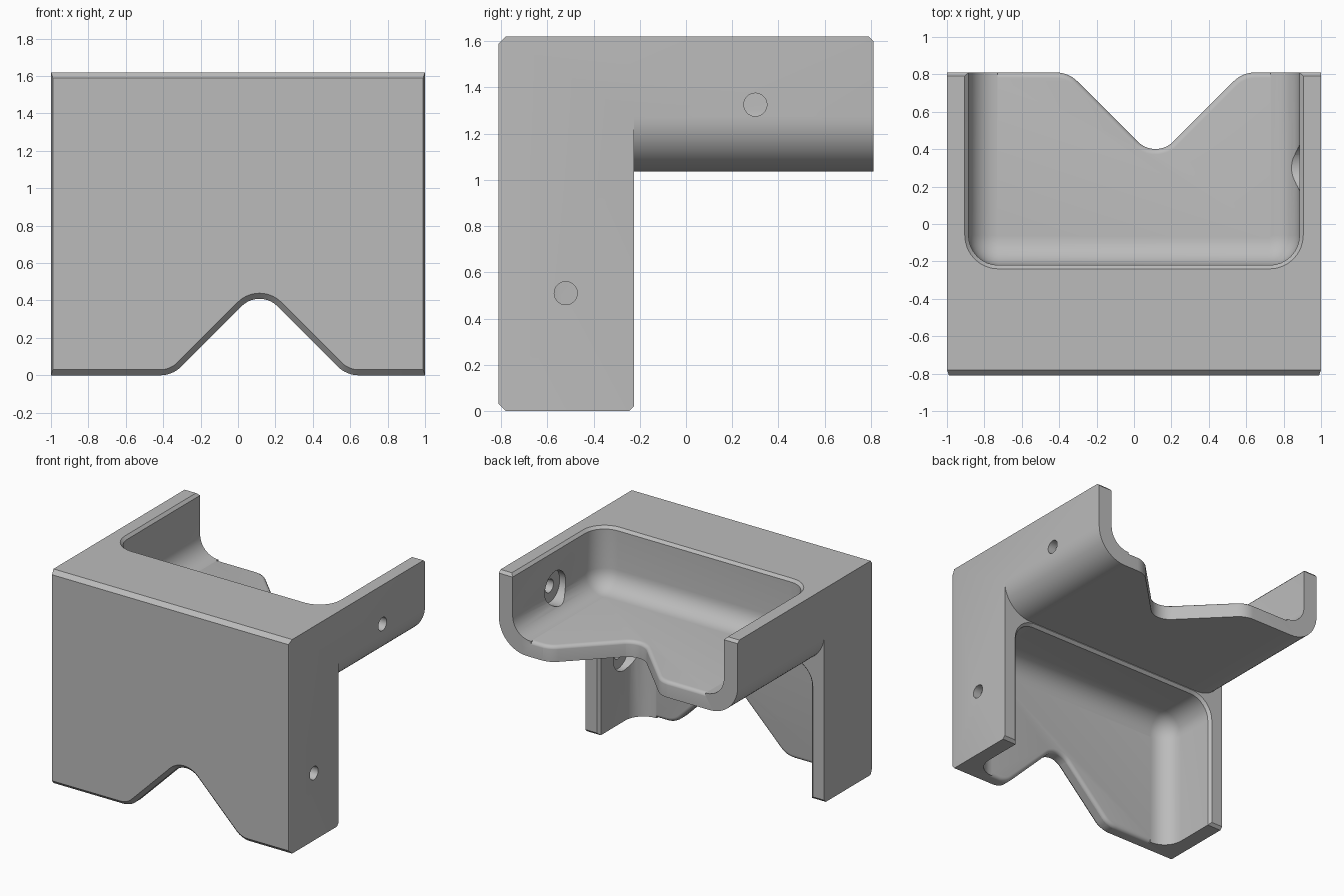
import bpy, bmesh, math

if "Cube" in bpy.data.objects:
    bpy.data.objects.remove(bpy.data.objects["Cube"])

L = 1.62        # leg length
D = 0.585       # leg depth
T = 0.12        # plate thickness
WALL_X = 0.885  # inner wall position

grey = bpy.data.materials.new("light_grey")
grey.diffuse_color = (0.5, 0.5, 0.5, 1)
grey.use_nodes = True
grey.node_tree.nodes["Principled BSDF"].inputs["Base Color"].default_value = grey.diffuse_color


# Local frames: a = across, u = away from the corner, w = inward from the outer plate
def tray_map(a, u, w):
    return (a, u - L / 2, L - D + w)


def leg_map(a, u, w):
    return (a, w - L / 2, L - u)


def loft(name, outline, levels, place):
    """Closed solid through the outline at each (height, offset) level."""
    bm = bmesh.new()
    rings = [[bm.verts.new(place(a, u, w)) for a, u in outline(o)] for w, o in levels]
    n = len(rings[0])
    for r0, r1 in zip(rings, rings[1:]):
        for i in range(n):
            j = (i + 1) % n
            bm.faces.new((r0[i], r0[j], r1[j], r1[i]))
    bm.faces.new(rings[0])
    bm.faces.new(rings[-1])
    bmesh.ops.recalc_face_normals(bm, faces=bm.faces)
    mesh = bpy.data.meshes.new(name)
    bm.to_mesh(mesh)
    bm.free()
    mesh.materials.append(grey)
    ob = bpy.data.objects.new(name, mesh)
    bpy.context.collection.objects.link(ob)
    return ob


def arc(cx, cy, r, start, end, n=8):
    angles = [math.radians(start + (end - start) * i / n) for i in range(n + 1)]
    return [(cx + r * math.cos(t), cy + r * math.sin(t)) for t in angles]


def block_outline(o):
    x = 1 - 0.35 * o
    return [(-x, o), (x, o), (x, L + 0.1), (-x, L + 0.1)]


def under_outline(o):
    r = 0.235
    z = L - D
    return ([(-1.1, -0.3), (1.1, -0.3), (1.1, z + r)]
            + arc(1 - r, z + r, r, 0, -90, 12)
            + arc(-1 + r, z + r, r, -90, -180, 12) + [(-1.1, z + r)])


def pocket_outline(u0):
    def outline(o):
        r, x, u1 = 0.16, WALL_X - 0.16, 2.1
        return (arc(-x, u0 + r, r - o, 180, 270) + arc(x, u0 + r, r - o, 270, 360)
                + arc(x, u1, r - o, 0, 90) + arc(-x, u1, r - o, 90, 180))
    return outline


def notch_outline(width):
    cx, half, r_top, r_in = 0.115, 0.465, 0.16, 0.135
    shift = half + r_top * math.tan(math.pi / 8)

    def outline(o):
        return ([(width, L - o)]
                + arc(cx + shift, L - r_top, r_top - o, 90, 135)
                + arc(cx, L - half + r_in * math.sqrt(2), r_in + o, -45, -135, 14)
                + arc(cx - shift, L - r_top, r_top - o, 45, 90)
                + [(-width, L - o), (-width, L + 0.5), (width, L + 0.5)])
    return outline


def circle(u, w, r):
    return lambda o: arc(u, w, r, 0, 348.75, 31)


# Body block with chamfered front edges
body = loft("corner_bracket", block_outline, [(0, 0.03), (0.03, 0), (L + 0.1, 0)], leg_map)

# Space under the tray, with the rounded lower sides
cutters = [loft("under_cutter", under_outline, [(-L / 2 + D, 0), (1.2, 0)],
                lambda a, z, y: (a, y, z))]

steps = [math.radians(90 * i / 8) for i in range(9)]
fillet = [(T + 0.15 * (1 - math.cos(t)), 0.15 * (1 - math.sin(t))) for t in steps]
lip = [(T - 0.03 + 0.03 * math.sin(t), 0.03 * (1 - math.cos(t)) - 0.001) for t in steps[::2]]
rim = [(D - 0.02, 0), (D, 0.02), (D + 0.08, 0.02)]

for part, place, u0, outer in (
        ("tray", tray_map, 0.59, [(-0.1, 0)]),
        ("leg", leg_map, 0.61, [(-0.05, 0.03), (0, 0.03), (0.03, 0)])):
    # Pocket with rounded floor and flared lip
    cutters.append(loft(part + "_pocket_cutter", pocket_outline(u0),
                        fillet + [(D - 0.02, 0), (D, -0.02), (D + 0.012, -0.02)], place))
    # End trim with V notch, then the softened inner edge
    cutters.append(loft(part + "_notch_cutter", notch_outline(1.1), outer + rim, place))
    cutters.append(loft(part + "_lip_cutter", notch_outline(0.73),
                        lip + [(T + 0.05, lip[-1][1])], place))
    # Screw hole and counterbore in the right wall
    for kind, r, x0, x1 in (("bore", 0.125, 0.7, 0.935), ("hole", 0.05, 0.8, 1.1)):
        cutters.append(loft(part + "_" + kind + "_cutter", circle(1.11, 0.29, r),
                            [(x0, 0), (x1, 0)],
                            lambda u, w, x, p=place: p(x, u, w)))

bpy.context.view_layer.objects.active = body
body.select_set(True)
for c in cutters:
    c.hide_render = True
    m = body.modifiers.new(c.name, 'BOOLEAN')
    m.operation = 'DIFFERENCE'
    m.solver = 'EXACT'
    m.object = c
    bpy.ops.object.modifier_apply(modifier=m.name)
for c in cutters:
    bpy.data.objects.remove(c)

bpy.ops.object.shade_smooth_by_angle(angle=math.radians(30))
